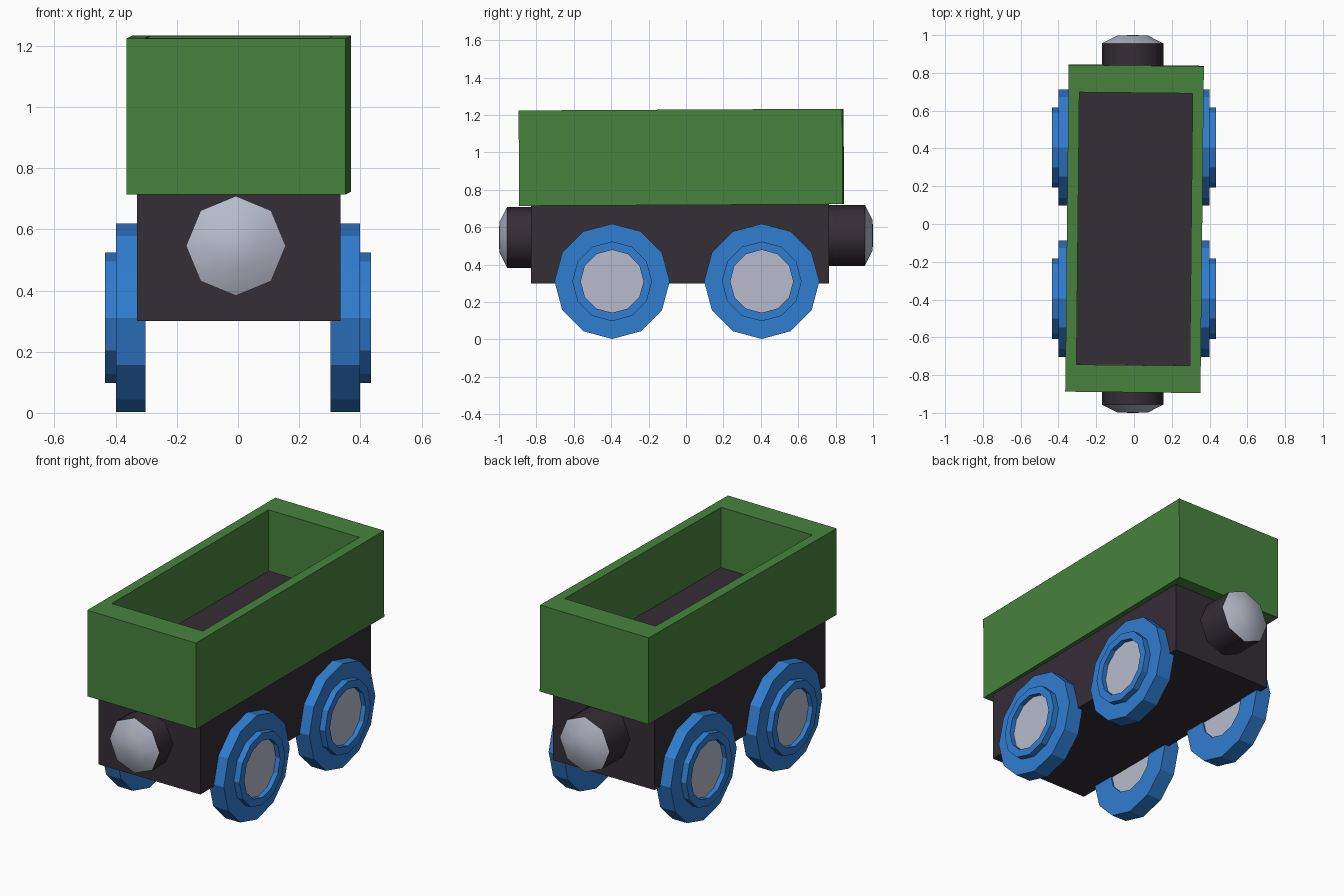
import bpy, bmesh, math
from mathutils import Matrix, Vector

if "Cube" in bpy.data.objects:
    bpy.data.objects.remove(bpy.data.objects["Cube"])


def material(name, rgb):
    m = bpy.data.materials.new(name)
    lin = [((c / 255 + 0.055) / 1.055) ** 2.4 for c in rgb]
    m.diffuse_color = (*lin, 1)
    m.use_nodes = True
    m.node_tree.nodes["Principled BSDF"].inputs["Base Color"].default_value = m.diffuse_color
    return m


GREEN = material("green", (71, 131, 61))
BLUE = material("blue", (48, 125, 208))
DARK = material("dark charcoal", (53, 45, 54))
GREY = material("light grey", (184, 188, 203))


def finish(name, bm, mat, smooth=False):
    bmesh.ops.recalc_face_normals(bm, faces=bm.faces)
    for f in bm.faces:
        f.smooth = smooth and len(f.verts) <= 4
    me = bpy.data.meshes.new(name)
    bm.to_mesh(me)
    bm.free()
    me.materials.append(mat)
    ob = bpy.data.objects.new(name, me)
    bpy.context.collection.objects.link(ob)
    return ob


def box(bm, lo, hi):
    lo, hi = Vector(lo), Vector(hi)
    size = Matrix.Diagonal((*(hi - lo), 1))
    bmesh.ops.create_cube(bm, size=1, matrix=Matrix.Translation((lo + hi) / 2) @ size)


def lathe(profile, sides, axis, center, closed=False):
    """Spin (position along axis, radius) points around the x or y axis."""
    bm = bmesh.new()
    rings = []
    for d, r in profile:
        ring = []
        for i in range(sides):
            a = 2 * math.pi * i / sides
            u, v = r * math.sin(a), r * math.cos(a)
            p = (d, u, v) if axis == "x" else (u, d, v)
            ring.append(bm.verts.new(Vector(center) + Vector(p)))
        rings.append(ring)
    pairs = list(zip(rings, rings[1:]))
    if closed:
        pairs.append((rings[-1], rings[0]))
    else:
        bm.faces.new(rings[0])
        bm.faces.new(rings[-1])
    for a, b in pairs:
        for i in range(sides):
            j = (i + 1) % sides
            bm.faces.new((a[i], a[j], b[j], b[i]))
    return bm


# Chassis block, its top is the floor of the tub
bm = bmesh.new()
box(bm, (-0.33, -0.83, 0.30), (0.335, 0.765, 0.87))
finish("chassis", bm, DARK)

# Open tub: rectangular ring of walls, set very slightly askew
bm = bmesh.new()
loops = []
for hx, hy, z in ((0.358, 0.865, -0.255), (0.358, 0.865, 0.255),
                  (0.30, 0.721, 0.255), (0.30, 0.721, -0.255)):
    loops.append([bm.verts.new((sx * hx, sy * hy, z))
                  for sx, sy in ((-1, -1), (1, -1), (1, 1), (-1, 1))])
for k in range(4):
    a, b = loops[k], loops[(k + 1) % 4]
    for i in range(4):
        j = (i + 1) % 4
        bm.faces.new((a[i], a[j], b[j], b[i]))
tub = finish("tub", bm, GREEN)
tub.location = (0.003, -0.025, 0.974)
tub.rotation_euler = (math.radians(0.3), 0, math.radians(-0.6))

# Wheels with raised rim and recessed hub disc
for side, sx in (("left", -1), ("right", 1)):
    for end, y in (("front", -0.395), ("back", 0.405)):
        c = (0, y, 0.311)
        rim = [(0.302, 0.168), (0.302, 0.308), (0.399, 0.308),
               (0.399, 0.213), (0.435, 0.213), (0.435, 0.168)]
        finish(f"{end}_{side}_wheel",
               lathe([(sx * d, r) for d, r in rim], 12, "x", c, True), BLUE)
        finish(f"{end}_{side}_hub",
               lathe([(sx * 0.31, 0.168), (sx * 0.407, 0.168)], 12, "x", c), GREY)

# Couplers: dark octagonal stub with a pale bevelled cap
for end, sy, base, z in (("front", -1, 0.80, 0.546), ("back", 1, 0.74, 0.557)):
    c = (-0.007, 0, z)
    finish(f"{end}_coupler",
           lathe([(sy * base, 0.163), (sy * 0.956, 0.163)], 8, "y", c), DARK, True)
    bm = lathe([(sy * 0.956, 0.163), (sy * 0.998, 0.08), (sy * 1.0, 0.001)], 8, "y", c)
    finish(f"{end}_coupler_cap", bm, GREY, True)
